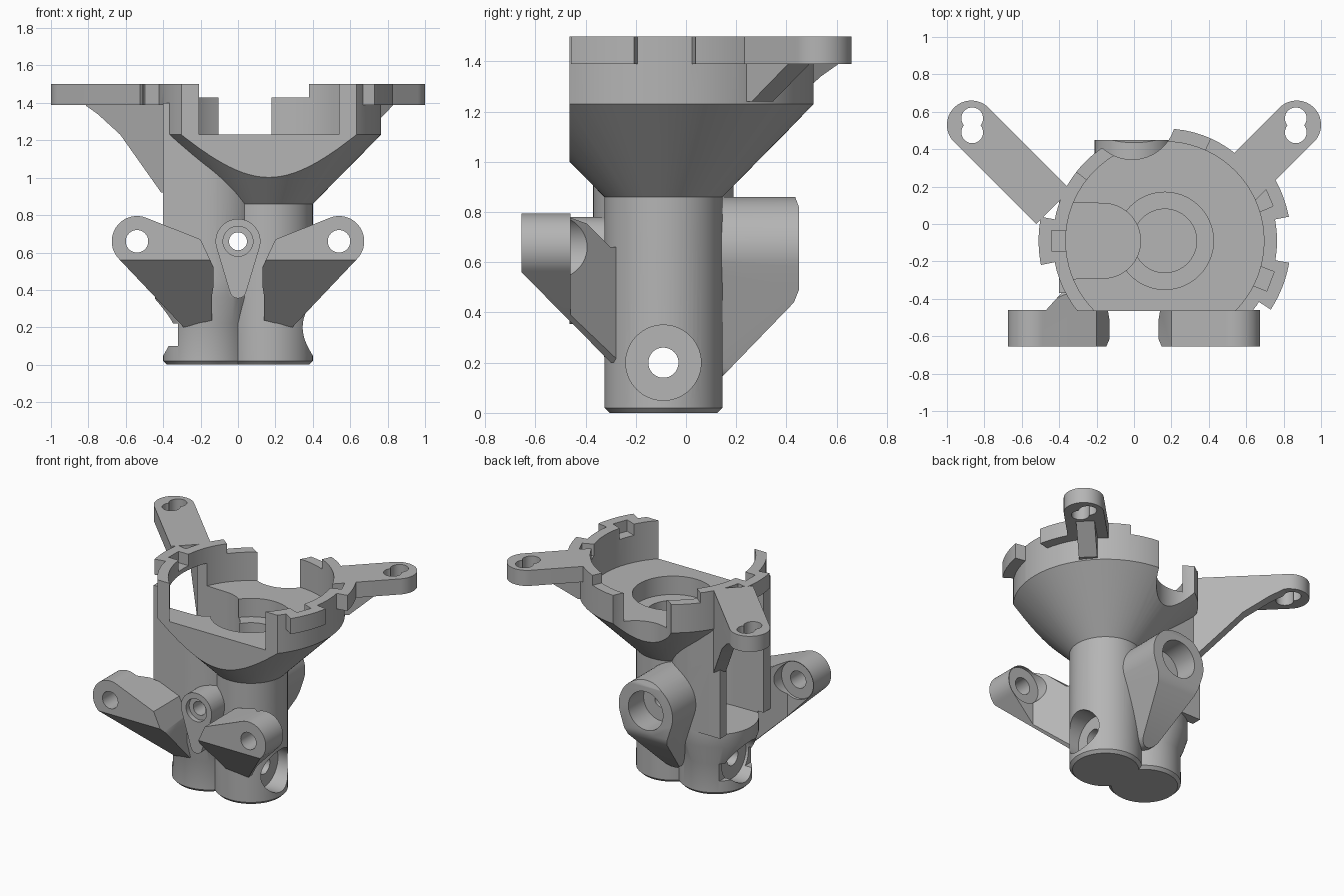
import bpy
import bmesh
from math import sin, cos, asin, pi, radians
from mathutils import Vector, Matrix

if "Cube" in bpy.data.objects:
    bpy.data.objects.remove(bpy.data.objects["Cube"])

grey = bpy.data.materials.new("plain grey")
grey.use_nodes = True
grey.diffuse_color = (0.46, 0.46, 0.46, 1)
grey.node_tree.nodes["Principled BSDF"].inputs["Base Color"].default_value = grey.diffuse_color

CX, CY = 0.165, -0.09      # cup and column axis
TOP, FLOOR = 1.5, 1.23
AXES = {"x": lambda a, b, h: (h, a, b),
        "y": lambda a, b, h: (a, h, b),
        "z": lambda a, b, h: (a, b, h)}


def make(name, bm):
    bmesh.ops.recalc_face_normals(bm, faces=bm.faces)
    mesh = bpy.data.meshes.new(name)
    bm.to_mesh(mesh)
    bm.free()
    mesh.materials.append(grey)
    ob = bpy.data.objects.new(name, mesh)
    bpy.context.collection.objects.link(ob)
    return ob


def prism(name, pts, lo, hi, axis="z", frame=None):
    """Extrude a closed outline along an axis."""
    bm = bmesh.new()
    place = AXES[axis]
    a = [bm.verts.new(place(p, q, lo)) for p, q in pts]
    b = [bm.verts.new(place(p, q, hi)) for p, q in pts]
    bm.faces.new(a)
    bm.faces.new(b)
    for i in range(len(pts)):
        j = (i + 1) % len(pts)
        bm.faces.new((a[i], a[j], b[j], b[i]))
    if frame:
        bm.transform(frame)
    return make(name, bm)


def arc(x, y, r, start, end, n=32):
    return [(x + r * cos(radians(start + (end - start) * i / n)),
             y + r * sin(radians(start + (end - start) * i / n))) for i in range(n + 1)]


def rod(name, a, b, r, lo, hi, axis="z"):
    return prism(name, arc(a, b, r, 0, 360, 72)[:-1], lo, hi, axis)


def box(name, x, y, z):
    return prism(name, [(x[0], y[0]), (x[1], y[0]), (x[1], y[1]), (x[0], y[1])], *z)


def lathe(name, x, y, profile, n=72):
    """Turn an (r, z) profile into a solid of revolution."""
    bm = bmesh.new()
    rings = [[bm.verts.new((x + r * cos(2 * pi * i / n), y + r * sin(2 * pi * i / n), z))
              for i in range(n)] for r, z in profile]
    for lo, hi in zip(rings, rings[1:]):
        for i in range(n):
            j = (i + 1) % n
            bm.faces.new((lo[i], lo[j], hi[j], hi[i]))
    bm.faces.new(rings[0])
    bm.faces.new(rings[-1])
    return make(name, bm)


def sector(name, r0, r1, start, end, lo, hi):
    return prism(name, arc(CX, CY, r1, start, end, 16) + arc(CX, CY, r0, end, start, 16), lo, hi)


def combine(ob, other, op="DIFFERENCE"):
    mod = ob.modifiers.new("join", "BOOLEAN")
    mod.operation, mod.object, mod.solver = op, other, "EXACT"
    bpy.context.view_layer.objects.active = ob
    bpy.ops.object.modifier_apply(modifier=mod.name)
    bpy.data.objects.remove(other)


def teardrop(z1, r1, z2, r2):
    a = asin((r1 - r2) / (z1 - z2)) * 180 / pi
    return arc(0, z1, r1, -a, 180 + a) + arc(0, z2, r2, 180 + a, 360 - a, 12)


def pocket():
    """Chute in the left-hand column, open to the side."""
    ob = rod("pocket", -CX, CY, 0.2, 0.45, 1.7)
    combine(ob, prism("mouth", [(-0.7, -0.3), (-0.165, -0.29), (-0.165, 0.11), (-0.7, 0.13)],
                      0.45, 1.39), "UNION")
    combine(ob, prism("throat", [(-0.12, -0.25), (0.0, -0.12), (0.0, -0.06), (-0.12, 0.07)],
                      0.45, 1.6), "UNION")
    return ob


def cup_space():
    return rod("cup_space", CX, CY, 0.53, FLOOR, 1.8)


# Funnel: column, cone and cup wall, flat at the front and bitten at the back
body = lathe("funnel_body", CX, CY, [(0.215, 0), (0.235, 0.02), (0.235, 0.86),
                                     (0.6, FLOOR), (0.6, TOP)])
for start, end in ((-33, -10), (11, 29), (169, 191)):
    combine(body, sector("clip", 0.56, 0.675, start, end, 1.39, TOP), "UNION")
combine(body, box("front_cut", (-1, 1), (-1, -0.465), (0.7, 1.8)))
combine(body, rod("back_bite", -0.01, 0.58, 0.235, 0.7, 1.8))
combine(body, sector("low_rim", 0.4, 0.8, 66, 142, 1.43, 1.8))

# Second column with its wide chute housing
combine(body, lathe("side_column", -CX, CY, [(0.215, 0), (0.235, 0.02), (0.235, 0.22),
                                             (0.28, 0.36), (0.28, 0.47)]), "UNION")
housing = rod("housing", -CX, CY, 0.28, 0.46, FLOOR - 0.01)
combine(housing, box("posts", (-0.4, -CX), (-0.37, 0.19), (0.46, 1.4)), "UNION")
combine(housing, box("trim", (-0.7, -0.4), (-0.6, 0.6), (0.4, 1.6)))
combine(body, housing, "UNION")

# Bosses at front and back
combine(body, prism("front_boss", teardrop(0.66, 0.12, 0.4, 0.045), -0.465, -0.15, "y"), "UNION")
rear = prism("rear_boss", teardrop(0.65, 0.21, 0.2, 0.07), -0.05, 0.45, "y")
combine(rear, prism("rear_side", [(-0.1, 0.0), (0.0, 0.0), (0.14, 0.14), (0.43, 0.44), (0.45, 0.49),
                                  (0.45, 0.82), (0.42, 0.9), (-0.1, 0.9)], -0.5, 0.5, "x"), "INTERSECT")
combine(body, rear, "UNION")

# Bores and pockets
combine(body, cup_space())
combine(body, rod("seat", CX, CY, 0.26, 1.1, 1.5))
combine(body, rod("bore", CX, CY, 0.17, 0.9, 1.4))
combine(body, pocket())
combine(body, rod("long_hole", 0, 0.66, 0.048, -1, 1, "y"))
combine(body, rod("front_counterbore", 0, 0.66, 0.08, -1, -0.43, "y"))
combine(body, rod("rear_counterbore", 0, 0.65, 0.135, 0.28, 1, "y"))
combine(body, rod("cross_hole", CY, 0.2, 0.06, -1, 1, "x"))
for lo, hi in ((0.27, 1), (-1, -0.3)):
    combine(body, rod("cross_counterbore", CY, 0.2, 0.15, lo, hi, "x"))
combine(body, box("side_slot", (-0.6, -0.32), (-0.5, 0.5), (0.1, 0.22)))
for angle in (23, -21, 180):
    notch = box("notch", (0.51, 0.605), (-0.055, 0.055), (1.42, 1.7))
    notch.data.transform(Matrix.Translation((CX, CY, 0)) @ Matrix.Rotation(radians(angle), 4, "Z"))
    combine(body, notch)

# Upper arms with slotted ends and ribs beneath
parts = [body]
for name, side, length in (("left", 1, 0.5), ("right", -1, 0.62)):
    tip = Vector((side * 0.87, 0.53, 0))
    inward = Vector((-side, -1, 0)).normalized()
    across = Vector((side, -1, 0)).normalized() * -1
    frame = Matrix.Identity(4)
    for col, vec in enumerate((inward, across, Vector((0, 0, 1)), tip)):
        for row in range(3):
            frame[row][col] = vec[row]
    arm = prism(name + "_upper_arm", arc(0, 0, 0.13, 90, 270) + [(length, -0.13), (length, 0.13)],
                1.39, TOP, "z", frame)
    if side > 0:
        rib = prism("rib", [(0.1, 1.4), (0.32, 1.24), (0.45, 1.24), (0.45, 1.4)],
                    -0.06, 0.06, "y", frame)
    else:
        # the across axis points to the back on this side
        rib = prism("rib", [(0.0, 1.4), (0.12, 1.34), (0.29, 1.23), (0.6, 0.92), (0.68, 0.92),
                            (0.68, 1.4)], 0.05, 0.13, "y", frame)
    combine(arm, rib, "UNION")
    for y in (0.565, 0.49):
        combine(arm, rod("slot", side * 0.865, y, 0.058, 1, 2))
    combine(arm, cup_space())
    if side < 0:
        combine(arm, pocket())
    parts.append(arm)

# Front lugs, sloping back to the columns
for name, s in (("left", 1), ("right", -1)):
    outline = arc(0.54, 0.66, 0.135, 112, -45) + [(0.29, 0.2), (0.13, 0.24), (0.13, 0.52), (0.2, 0.67)]
    lug = prism(name + "_front_lug", [(s * x, z) for x, z in outline], -0.655, -0.2, "y")
    plan = [(0.7, -0.7), (0.16, -0.7), (0.12, -0.58), (0.14, -0.46), (0.14, -0.25),
            (0.28, -0.25), (0.47, -0.46), (0.7, -0.46)]
    combine(lug, prism("plan", [(s * x, y) for x, y in plan], 0, 1), "INTERSECT")
    combine(lug, prism("slope", [(-0.655, 0.56), (-0.2, 0.1), (-0.2, 0.66), (-0.3, 0.66),
                                 (-0.42, 0.78), (-0.47, 0.9), (-0.655, 0.9)], -1, 1, "x"), "INTERSECT")
    combine(lug, rod("lug_hole", s * 0.54, 0.66, 0.06, -1, 0, "y"))
    combine(lug, rod("lug_relief", s * 0.54, 0.66, 0.13, -0.48, 0, "y"))
    if s < 0:
        combine(lug, pocket())
    parts.append(lug)

# Soft shading on curves, crisp edges elsewhere
for ob in bpy.context.selected_objects:
    ob.select_set(False)
for ob in parts:
    ob.select_set(True)
bpy.context.view_layer.objects.active = body
bpy.ops.object.shade_smooth_by_angle(angle=radians(30))
